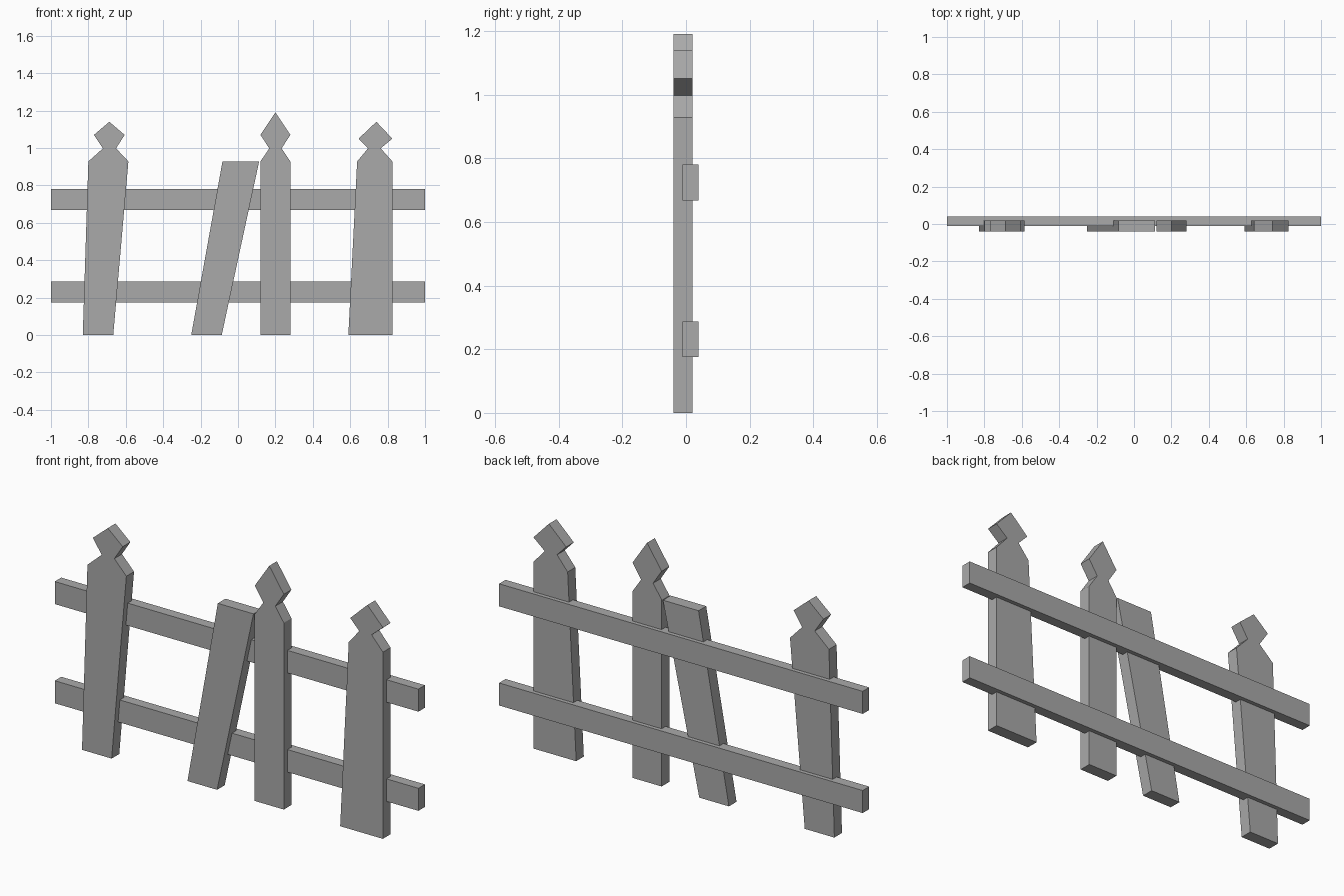
import bpy
import bmesh

if "Cube" in bpy.data.objects:
    bpy.data.objects.remove(bpy.data.objects["Cube"], do_unlink=True)

# Single plain grey
grey = bpy.data.materials.new("plain_grey")
grey.use_nodes = True
colour = (0.4, 0.4, 0.4, 1)
grey.diffuse_color = colour
grey.node_tree.nodes["Principled BSDF"].inputs["Base Color"].default_value = colour


def board(name, outline, front, back):
    """Extrude an outline in the XZ plane from y=front to y=back."""
    bm = bmesh.new()
    face = bm.faces.new([bm.verts.new((x, front, z)) for x, z in outline])
    extruded = bmesh.ops.extrude_face_region(bm, geom=[face])["geom"]
    for v in extruded:
        if isinstance(v, bmesh.types.BMVert):
            v.co.y = back
    bmesh.ops.recalc_face_normals(bm, faces=bm.faces[:])
    mesh = bpy.data.meshes.new(name)
    bm.to_mesh(mesh)
    bm.free()
    mesh.materials.append(grey)
    obj = bpy.data.objects.new(name, mesh)
    bpy.context.collection.objects.link(obj)
    return obj


def picket(name, base, shoulder, neck=None, head=None, peak=None, head_z=1.07):
    """Tapered board, with an optional necked and pointed finial."""
    rows = [(base, 0), (shoulder, 0.928)]
    if peak:
        rows += [(neck, 0.998), (head, head_z)]
    right_side = [(span[1], z) for span, z in rows]
    left_side = [(span[0], z) for span, z in reversed(rows)]
    tip = [peak] if peak else []
    return board(name, right_side + tip + left_side, -0.04, 0.02)


# Horizontal rails
for name, low, high in (("lower_rail", 0.175, 0.287), ("upper_rail", 0.668, 0.78)):
    board(name, [(-1, low), (1, low), (1, high), (-1, high)], -0.011, 0.04)

# Upright pickets, each slightly crooked
picket("right_picket", (-0.83, -0.667), (-0.80, -0.586),
       (-0.722, -0.652), (-0.77, -0.606), (-0.688, 1.14))
picket("leaning_broken_picket", (-0.25, -0.087), (-0.083, 0.113))
picket("middle_picket", (0.12, 0.28), (0.12, 0.28),
       (0.167, 0.233), (0.12, 0.28), (0.2, 1.19))
picket("left_picket", (0.59, 0.825), (0.637, 0.825),
       (0.695, 0.763), (0.645, 0.825), (0.74, 1.14), head_z=1.05)
